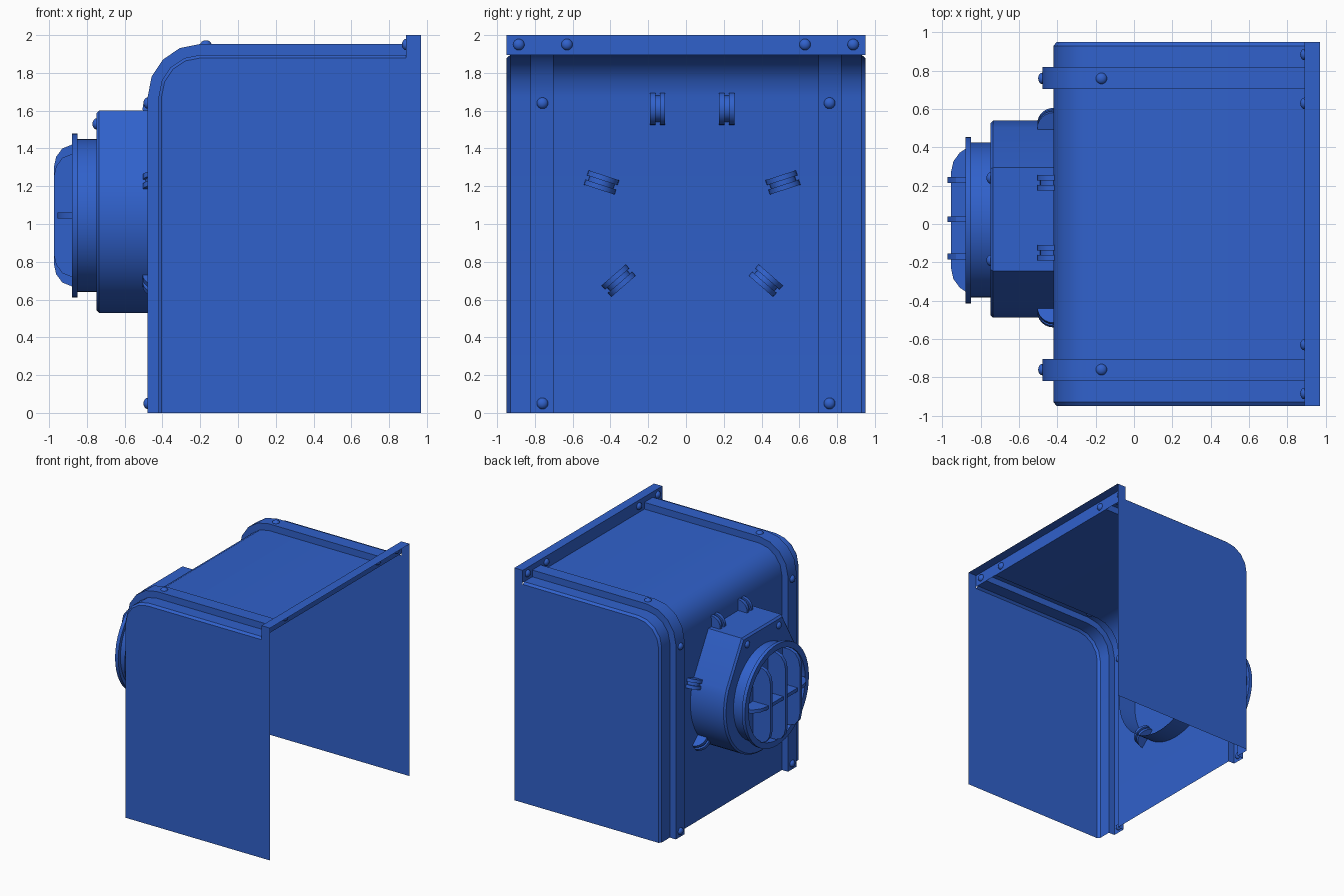
import bpy, bmesh, math
from mathutils import Vector, Matrix

if "Cube" in bpy.data.objects:
    bpy.data.objects.remove(bpy.data.objects["Cube"])

blue = bpy.data.materials.new("blue_paint")
blue.diffuse_color = (0.03, 0.12, 0.6, 1)
blue.use_nodes = True
blue.node_tree.nodes["Principled BSDF"].inputs["Base Color"].default_value = blue.diffuse_color


def finish(name, bm, angle=35):
    bmesh.ops.remove_doubles(bm, verts=bm.verts, dist=1e-5)
    bmesh.ops.recalc_face_normals(bm, faces=bm.faces)
    me = bpy.data.meshes.new(name)
    bm.to_mesh(me)
    bm.free()
    me.materials.append(blue)
    ob = bpy.data.objects.new(name, me)
    bpy.context.collection.objects.link(ob)
    bpy.ops.object.select_all(action='DESELECT')
    ob.select_set(True)
    bpy.context.view_layer.objects.active = ob
    bpy.ops.object.shade_smooth_by_angle(angle=math.radians(angle))
    return ob


def skin(bm, loops, closed=False, cap=False):
    """Bridge equal-length point loops; optionally cap the last one."""
    rows = [[bm.verts.new(p) for p in l] for l in loops]
    n = len(rows[0])
    for a, b in zip(rows, rows[1:]):
        for i in range(n if closed else n - 1):
            j = (i + 1) % n
            bm.faces.new((a[i], a[j], b[j], b[i]))
    if cap:
        bm.faces.new(rows[-1])
    return rows


def lathe_x(name, profile, cy, cz, n=48):
    bm = bmesh.new()
    loops = [[(x, cy + r * math.cos(2 * math.pi * i / n), cz + r * math.sin(2 * math.pi * i / n))
              for i in range(n)] for x, r in profile]
    skin(bm, loops, True, True)
    return finish(name, bm)


# Housing: wall-and-roof profile swept across y, with two raised hollow ribs
def wall(off):
    arc = [(-0.2 - (0.22 + off) * math.cos(a), 1.675 + (0.22 + off) * math.sin(a))
           for a in [math.pi / 2 * i / 4 for i in range(5)]]
    return [(-0.42 - off, 0)] + arc + [(0.89, 1.895 + off)]


half = [(-0.95, -0.016), (-0.93, 0), (-0.82, 0), (-0.82, 0.058), (-0.705, 0.058), (-0.705, 0)]
stations = half + [(-y, o) for y, o in reversed(half)]
bm = bmesh.new()
skin(bm, [[(x, y, z) for x, z in wall(o)] for y, o in stations])
for y in (-0.95, 0.95):
    side = wall(-0.016) + [(0.89, 2), (0.97, 2), (0.97, 0)]
    bm.faces.new([bm.verts.new((x, y, z)) for x, z in side])
finish("housing_shell", bm)

# Rim along the open top edge: upright strip and top lip
bm = bmesh.new()
skin(bm, [[(0.89, y, 1.895), (0.89, y, 2), (0.97, y, 2)] for y in (-0.95, 0.95)])
finish("top_rim", bm)


# Rivets
def rivet(name, pos, axis, r=0.03):
    bm = bmesh.new()
    bmesh.ops.create_uvsphere(bm, u_segments=16, v_segments=8, radius=r)
    bmesh.ops.scale(bm, vec=(1, 1, 0.75), verts=bm.verts)
    rot = Vector((0, 0, 1)).rotation_difference(Vector(axis)).to_matrix().to_4x4()
    bmesh.ops.transform(bm, matrix=Matrix.Translation(pos) @ rot, verts=bm.verts)
    finish(name, bm, 60)


for s in (-1, 1):
    rivet("rib_rivet_low", (-0.478, s * 0.76, 0.05), (-1, 0, 0))
    rivet("rib_rivet_high", (-0.478, s * 0.76, 1.64), (-1, 0, 0))
    rivet("rib_rivet_top", (-0.17, s * 0.76, 1.95), (0, 0, 1))
    rivet("canister_rivet", (-0.748, 0.025 + s * 0.215, 1.53), (-1, 0, 0))
    for y in (0.63, 0.885):
        rivet("rim_rivet", (0.89, s * y, 1.95), (-1, 0, 0))

# Canister: round body with a flat shouldered top, tube runs through the wall
CY, CZ = 0.025, 1.045


def canister(x, k):
    a0, a1 = math.radians(22), math.radians(-202)
    pts = [(0.515 * math.cos(a0 + (a1 - a0) * i / 36), 0.515 * math.sin(a0 + (a1 - a0) * i / 36))
           for i in range(37)]
    pts += [(-0.27, 0.555), (0.27, 0.555)]
    return [(x, CY + u * k, CZ + v * k) for u, v in pts]


bm = bmesh.new()
skin(bm, [canister(-0.25, 1), canister(-0.735, 1), canister(-0.75, 0.972)], True, True)
finish("canister_body", bm)

# Collar, flange and recessed dish
lathe_x("canister_collar", [(-0.75, 0.405), (-0.85, 0.405), (-0.85, 0.435), (-0.88, 0.435),
                            (-0.88, 0.385), (-0.81, 0.385)], 0.02, CZ)


# Grille plates with rounded outer corners
def plate(name, centre, h, tip, upright):
    edge = [(-0.805, h), (-0.88, h), (tip + 0.045, h - 0.02), (tip + 0.012, h - 0.065), (tip, h - 0.12)]
    edge += [(x, -v) for x, v in reversed(edge)]
    bm = bmesh.new()
    loops = []
    for t in (-0.015, 0.015):
        if upright:
            loops.append([(x, centre + t, CZ + v) for x, v in edge])
        else:
            loops.append([(x, 0.02 + v, CZ + t) for x, v in edge])
    rows = skin(bm, loops, True, True)
    bm.faces.new(rows[0])
    finish(name, bm, 25)


for y, h in ((-0.17, 0.325), (0.025, 0.375), (0.23, 0.325)):
    plate("grille_fin", y, h, -0.975, True)
plate("grille_crossbar", 0, 0.372, -0.955, False)


# Grooved wheel clips around the canister, axis tangential to the rim
def clip(y, z, ang):
    bm = bmesh.new()
    prof = [(-0.04, 0.085), (-0.012, 0.085), (-0.012, 0.07), (0.012, 0.07), (0.012, 0.085), (0.04, 0.085)]
    rad = Vector((0, math.cos(ang), math.sin(ang)))
    tan = Vector((0, -math.sin(ang), math.cos(ang)))
    n = 24
    loops = [[Vector((-0.42, y, z)) + tan * t + rad * r * math.cos(2 * math.pi * i / n)
              + Vector((1, 0, 0)) * r * math.sin(2 * math.pi * i / n) for i in range(n)] for t, r in prof]
    rows = skin(bm, loops, True, True)
    bm.faces.new(rows[0])
    finish("canister_clip", bm)


for u, z, deg in ((0.183, 1.61, 90), (0.48, 1.22, 18), (0.39, 0.7, -41)):
    clip(0.033 + u, z, math.radians(deg))
    clip(0.033 - u, z, math.radians(180 - deg))
